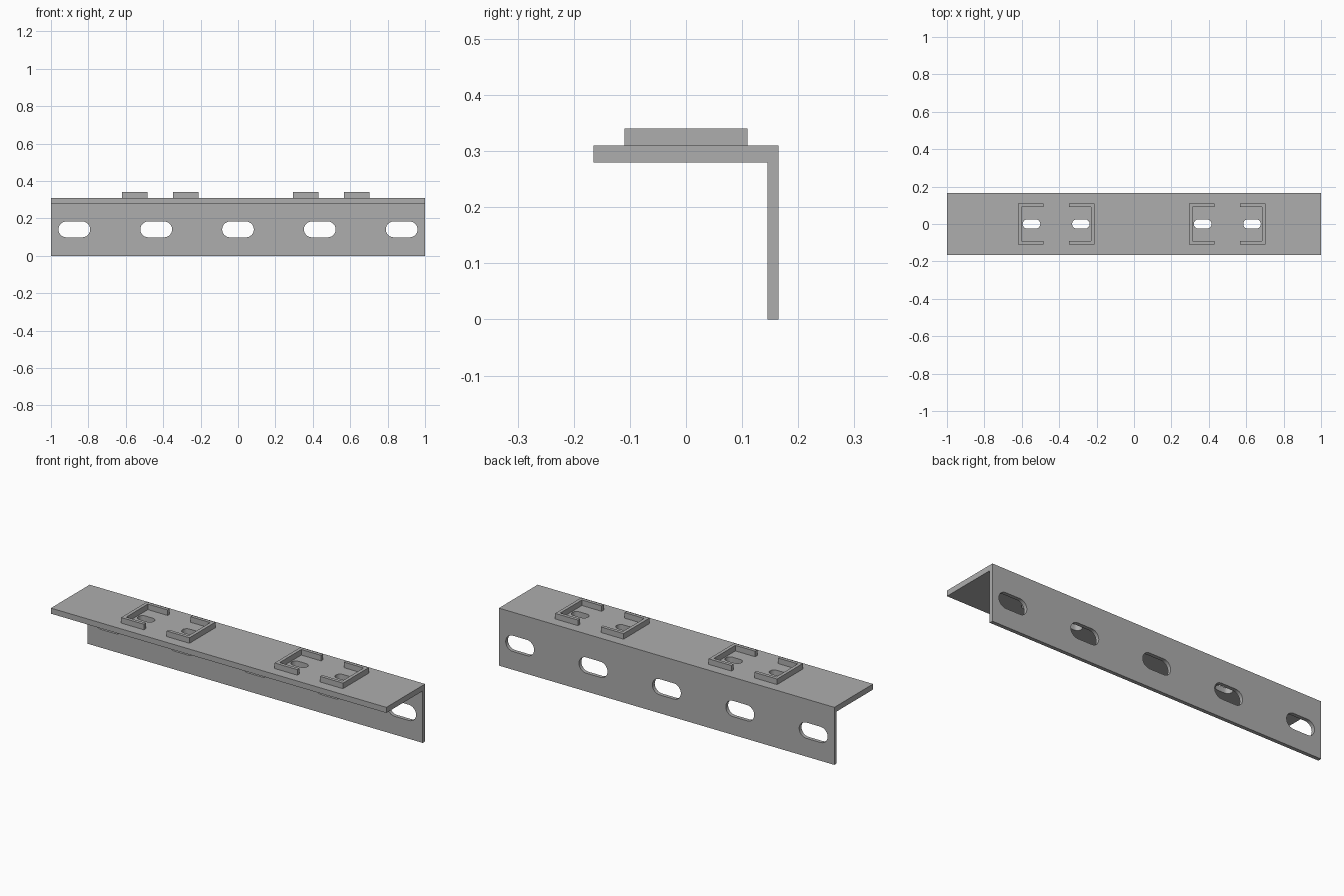
import bpy, bmesh, math
from mathutils import Matrix, Vector

cube = bpy.data.objects.get("Cube")
if cube:
    bpy.data.objects.remove(cube, do_unlink=True)

steel = bpy.data.materials.new("grey steel")
steel.use_nodes = True
GREY = (0.42, 0.42, 0.42, 1)
steel.diffuse_color = GREY
steel.node_tree.nodes["Principled BSDF"].inputs["Base Color"].default_value = GREY


def prism(name, outline, depth, matrix):
    """Extrude a flat outline along its local z, then place it."""
    bm = bmesh.new()
    face = bm.faces.new([bm.verts.new((x, y, 0)) for x, y in outline])
    grown = bmesh.ops.extrude_face_region(bm, geom=[face])["geom"]
    verts = [g for g in grown if isinstance(g, bmesh.types.BMVert)]
    bmesh.ops.translate(bm, verts=verts, vec=(0, 0, depth))
    bm.transform(matrix)
    bmesh.ops.recalc_face_normals(bm, faces=bm.faces)
    mesh = bpy.data.meshes.new(name)
    bm.to_mesh(mesh)
    bm.free()
    mesh.materials.append(steel)
    obj = bpy.data.objects.new(name, mesh)
    bpy.context.collection.objects.link(obj)
    return obj


def slot_outline(length, width, steps=12):
    """Long hole with round ends."""
    r = width / 2
    points = []
    for side in (1, -1):
        for i in range(steps + 1):
            a = math.pi * (i / steps - 0.5)
            points.append((side * (length / 2 - r + r * math.cos(a)), side * r * math.sin(a)))
    return points


def cut(target, cutter):
    mod = target.modifiers.new("slot", 'BOOLEAN')
    mod.operation = 'DIFFERENCE'
    mod.solver = 'EXACT'
    mod.object = cutter
    cutter.hide_render = True
    bpy.context.view_layer.objects.active = target
    bpy.ops.object.modifier_apply(modifier=mod.name)
    bpy.data.objects.remove(cutter, do_unlink=True)


# Angle rail: an L profile swept along x
profile = [(-0.165, 0.28), (0.145, 0.28), (0.145, 0), (0.165, 0), (0.165, 0.31), (-0.165, 0.31)]
along_x = Matrix(((0, 0, 1, -1), (1, 0, 0, 0), (0, 1, 0, 0), (0, 0, 0, 1)))
rail = prism("angle_rail", profile, 2, along_x)

# Long slots through the upright flange
for i in range(-2, 3):
    place = Matrix.Translation((i * 0.4375, 0.25, 0.141)) @ Matrix.Rotation(math.pi / 2, 4, 'X')
    cut(rail, prism("flange_slot", slot_outline(0.17, 0.085), 0.2, place))

# Two seats, each a facing pair of raised C-shaped ribs with a slot inside
W, H, T = 0.136, 0.11, 0.018
rib = [(0, -H), (W, -H), (W, T - H), (T, T - H), (T, H - T), (W, H - T), (W, H), (0, H)]
for seat, centre in (("right", -0.416), ("left", 0.499)):
    for side, sign in (("outer_right", -1), ("outer_left", 1)):
        place = Matrix.Translation((centre + sign * 0.132, 0, 0.2))
        cut(rail, prism("seat_slot", slot_outline(0.094, 0.05), 0.2, place))
        outline = [(-sign * x, y) for x, y in rib]
        place = Matrix.Translation((centre + sign * 0.204, 0, 0.31))
        prism(f"{seat}_seat_rib_{side}", outline, 0.03, place)

# Round slot ends shade smoothly, the rest stays sharp
bpy.ops.object.select_all(action='DESELECT')
rail.select_set(True)
bpy.context.view_layer.objects.active = rail
bpy.ops.object.shade_smooth_by_angle(angle=math.radians(30))
